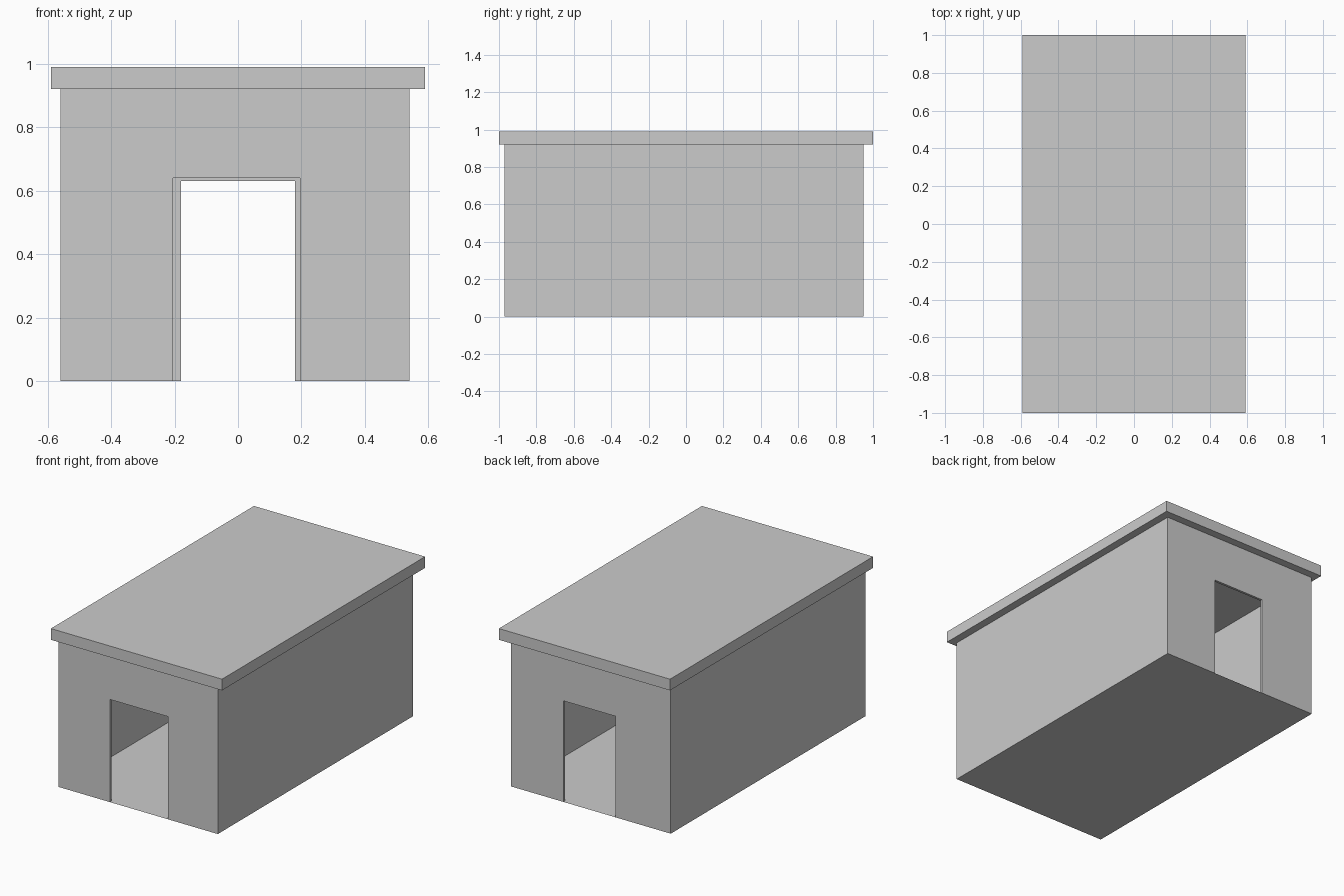
import bpy, bmesh

if "Cube" in bpy.data.objects:
    bpy.data.objects.remove(bpy.data.objects["Cube"])

X0, X1 = -0.56, 0.54      # wall footprint
Y0, Y1 = -0.97, 0.95
TOP, T = 0.92, 0.015      # wall height and thickness


def finish(name, bm):
    bmesh.ops.recalc_face_normals(bm, faces=bm.faces)
    me = bpy.data.meshes.new(name)
    bm.to_mesh(me)
    bm.free()
    ob = bpy.data.objects.new(name, me)
    bpy.context.collection.objects.link(ob)


def box(name, lo, hi):
    bm = bmesh.new()
    bmesh.ops.create_cube(bm, size=1)
    for v in bm.verts:
        v.co = [(a + b) / 2 + c * (b - a) for a, b, c in zip(lo, hi, v.co)]
    finish(name, bm)


def door_wall(name, y, door_x0, door_x1, door_top):
    """Thin wall with a doorway notch, extruded along y."""
    profile = [(X0, 0), (door_x0, 0), (door_x0, door_top), (door_x1, door_top),
               (door_x1, 0), (X1, 0), (X1, TOP), (X0, TOP)]
    bm = bmesh.new()
    face = bm.faces.new([bm.verts.new((x, y, z)) for x, z in profile])
    ext = bmesh.ops.extrude_face_region(bm, geom=[face], use_keep_orig=True)
    verts = [g for g in ext["geom"] if isinstance(g, bmesh.types.BMVert)]
    bmesh.ops.translate(bm, verts=verts, vec=(0, T, 0))
    finish(name, bm)


# Overhanging roof slab
box("roof", (-0.59, -1, TOP), (0.59, 1, 0.99))

# End walls with doorways
door_wall("front_wall", Y0, -0.205, 0.195, 0.64)
door_wall("back_wall", Y1 - T, -0.18, 0.18, 0.63)

# Long side walls
box("left_wall", (X0, Y0 + T, 0), (X0 + T, Y1 - T, TOP))
box("right_wall", (X1 - T, Y0 + T, 0), (X1, Y1 - T, TOP))

# Floor sheet
bm = bmesh.new()
bm.faces.new([bm.verts.new((x, y, 0)) for x, y in
              ((X0, Y0), (X1, Y0), (X1, Y1), (X0, Y1))])
finish("floor", bm)
